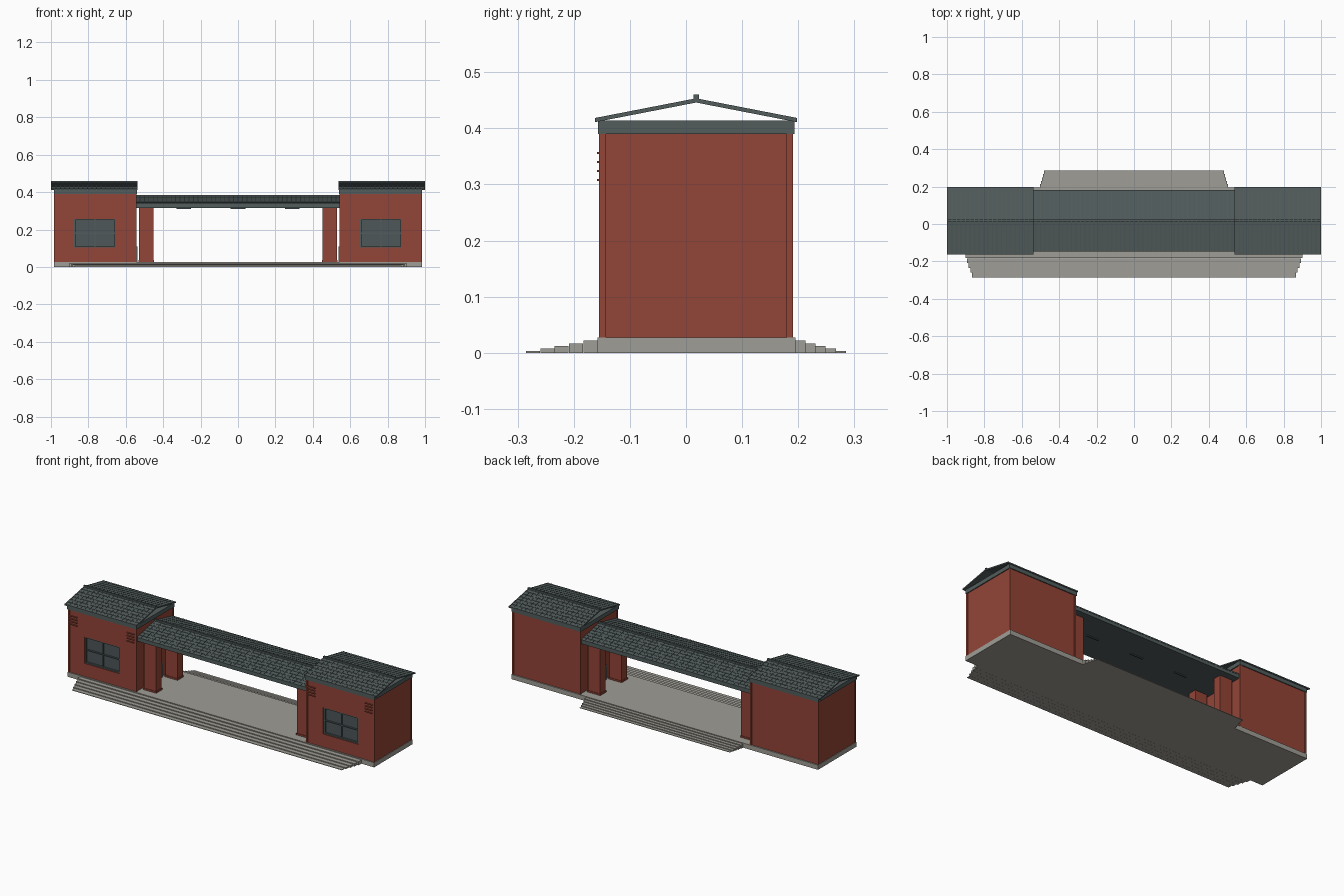
import bpy, bmesh

if "Cube" in bpy.data.objects:
    bpy.data.objects.remove(bpy.data.objects["Cube"])


def mat(name, r, g, b):
    m = bpy.data.materials.new(name)
    m.diffuse_color = (r, g, b, 1)
    m.use_nodes = True
    m.node_tree.nodes["Principled BSDF"].inputs["Base Color"].default_value = m.diffuse_color
    return m


BRICK = mat("red_brick", 0.29, 0.058, 0.038)
SLATE = mat("slate_grey", 0.084, 0.107, 0.107)
STONE = mat("pale_stone", 0.35, 0.34, 0.305)
GLASS = mat("dark_glass", 0.075, 0.095, 0.10)
YC = 0.018  # y of the ridge line


def prism(bm, pts, x0, x1):
    """Extrude a closed (y, z) profile along x."""
    a = [bm.verts.new((x0, y, z)) for y, z in pts]
    b = [bm.verts.new((x1, y, z)) for y, z in pts]
    n = len(pts)
    bm.faces.new(a)
    bm.faces.new(b[::-1])
    for i in range(n):
        j = (i + 1) % n
        bm.faces.new((a[j], a[i], b[i], b[j]))


def box(bm, x0, x1, y0, y1, z0, z1):
    prism(bm, [(y0, z0), (y1, z0), (y1, z1), (y0, z1)], x0, x1)


def finish(bm, name, material):
    bmesh.ops.recalc_face_normals(bm, faces=bm.faces)
    me = bpy.data.meshes.new(name)
    bm.to_mesh(me)
    bm.free()
    me.materials.append(material)
    ob = bpy.data.objects.new(name, me)
    bpy.context.collection.objects.link(ob)
    return ob


def boxes(name, material, dims):
    bm = bmesh.new()
    for d in dims:
        box(bm, *d)
    return finish(bm, name, material)


def tiled_roof(name, x0, x1, half, z_eave, z_ridge, t=0.005, courses=7):
    """Open gable roof: two thin slopes with stepped courses and ribs."""
    bm = bmesh.new()
    rise = z_ridge - z_eave
    for s in (-1, 1):
        def at(f, dz):  # f = 0 at the eave, 1 at the ridge
            return (YC + s * half * (1 - f), z_eave + rise * f + dz)
        pts = [at(1, -t), at(0, -t)]
        for i in range(courses):
            pts += [at(i / courses, 0.0018), at((i + 1) / courses, 0)]
        prism(bm, pts, x0, x1)
        n = round((x1 - x0) / 0.024)
        for i in range(n + 1):
            x = x0 + (x1 - x0 - 0.004) * i / n
            prism(bm, [at(0, 0), at(1, 0), at(1, 0.0025), at(0, 0.0025)], x, x + 0.004)
    finish(bm, name, SLATE)


# platform
boxes("platform", STONE, [(-0.983, 0.983, -0.158, 0.195, 0, 0.027)])

# front and back steps, narrowing towards the ground
step_z = [0.022, 0.0165, 0.012, 0.0075, 0.003]
front, back = [], []
for i, z in enumerate(step_z):
    xf, xb = 0.902 - 0.009 * i, 0.502 - 0.005 * i
    front.append((-xf, xf, -0.183 - 0.0255 * i, -0.158 - 0.0255 * i, 0, z))
    back.append((-xb, xb, 0.195 + 0.018 * i, 0.213 + 0.018 * i, 0, z))
boxes("front_steps", STONE, front)
boxes("back_steps", STONE, back)

for s, side in ((-1, "left"), (1, "right")):
    def mx(a, b):
        return (min(s * a, s * b), max(s * a, s * b))

    # pavilion walls, with an opening left for the window
    boxes(side + "_walls", BRICK, [
        (*mx(0.546, 0.980), -0.135, 0.188, 0.027, 0.39),
        (*mx(0.546, 0.652), -0.152, -0.135, 0.027, 0.39),
        (*mx(0.878, 0.980), -0.152, -0.135, 0.027, 0.39),
        (*mx(0.652, 0.878), -0.152, -0.135, 0.027, 0.103),
        (*mx(0.652, 0.878), -0.152, -0.135, 0.257, 0.39),
    ])
    # corner pilasters
    boxes(side + "_corner_strips", BRICK, [
        (*mx(x, x + 0.012), y, y + 0.012, 0.027, 0.39)
        for x in (0.543, 0.971) for y in (-0.155, 0.179)])
    # small ledges near the upper front corners
    boxes(side + "_wall_ledges", BRICK, [
        (*mx(x, x + 0.045), -0.159, -0.152, z, z + 0.004)
        for x in (0.558, 0.923) for z in (0.306, 0.322, 0.338, 0.354)])

    # window pane and frame
    boxes(side + "_window_glass", GLASS, [(*mx(0.652, 0.878), -0.138, -0.134, 0.103, 0.257)])
    boxes(side + "_window_frame", SLATE, [
        (*mx(0.652, 0.660), -0.148, -0.136, 0.103, 0.257),
        (*mx(0.870, 0.878), -0.148, -0.136, 0.103, 0.257),
        (*mx(0.762, 0.768), -0.146, -0.136, 0.103, 0.257),
        (*mx(0.652, 0.878), -0.148, -0.136, 0.103, 0.110),
        (*mx(0.652, 0.878), -0.148, -0.136, 0.250, 0.257),
        (*mx(0.652, 0.878), -0.146, -0.136, 0.177, 0.183),
    ])

    # inner doorway facing the passage
    boxes(side + "_door", GLASS, [(*mx(0.542, 0.547), -0.034, 0.070, 0.027, 0.103)])
    boxes(side + "_door_frame", STONE, [
        (*mx(0.537, 0.547), -0.042, -0.034, 0.027, 0.11),
        (*mx(0.537, 0.547), 0.070, 0.078, 0.027, 0.11),
        (*mx(0.537, 0.547), -0.042, 0.078, 0.103, 0.11)])

    # passage piers with low plinths
    boxes(side + "_piers", BRICK, [
        (*mx(0.452, 0.530), y, y + 0.050, 0.027, 0.318) for y in (-0.105, 0.091)])
    boxes(side + "_pier_plinths", BRICK, [
        (*mx(0.449, 0.533), y - 0.003, y + 0.053, 0.027, 0.036) for y in (-0.105, 0.091)])

    # pavilion cornice, roof and ridge
    boxes(side + "_cornice", SLATE, [(*mx(0.541, 0.985), -0.157, 0.193, 0.39, 0.414)])
    tiled_roof(side + "_roof", *mx(0.537, 0.999), 0.180, 0.416, 0.451)
    boxes(side + "_ridge_cap", SLATE, [
        (*mx(0.537, 0.999), YC - 0.005, YC + 0.005, 0.449, 0.460)])

# passage ceiling slab, roof and ridge
boxes("passage_ceiling", SLATE, [(-0.548, 0.548, -0.142, 0.180, 0.316, 0.336)])
tiled_roof("passage_roof", -0.55, 0.55, 0.164, 0.339, 0.375)
boxes("passage_ridge_cap", SLATE, [(-0.55, 0.55, YC - 0.005, YC + 0.005, 0.373, 0.384)])
# ceiling light strips
boxes("ceiling_lights", GLASS, [
    (x - 0.04, x + 0.04, YC - 0.004, YC + 0.004, 0.311, 0.317) for x in (-0.29, 0, 0.29)])
